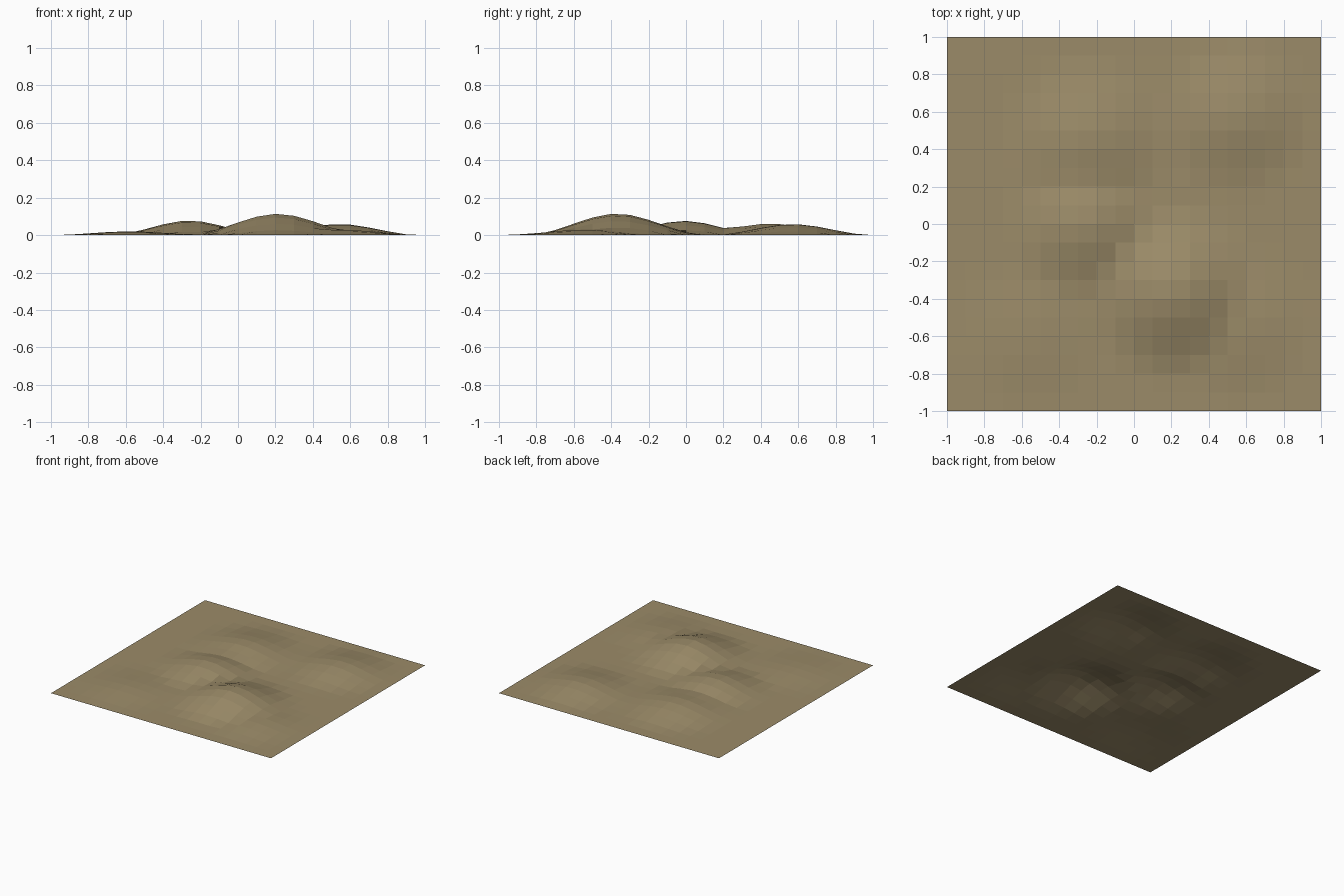
import bpy, bmesh, math

if "Cube" in bpy.data.objects:
    bpy.data.objects.remove(bpy.data.objects["Cube"])

# rounded mounds on the ground: x, y, height, radius
MOUNDS = [
    (0.21, -0.37, 0.115, 0.48),
    (-0.26, -0.01, 0.078, 0.42),
    (0.54, 0.57, 0.060, 0.43),
    (-0.25, 0.45, 0.063, 0.46),
    (0.55, -0.55, 0.030, 0.42),
    (-0.58, -0.60, 0.020, 0.42),
]

def height(x, y):
    z = 0.0
    for cx, cy, h, r in MOUNDS:
        t = max(0.0, 1 - math.hypot(x - cx, y - cy) / r)
        z = max(z, h * t * t * (3 - 2 * t))
    return z

# sand patch: flat-shaded 20 x 20 grid lifted into mounds
bm = bmesh.new()
bmesh.ops.create_grid(bm, x_segments=20, y_segments=20, size=1.0)
for v in bm.verts:
    v.co.z = height(v.co.x, v.co.y)
mesh = bpy.data.meshes.new("ground")
bm.to_mesh(mesh)
bm.free()
ground = bpy.data.objects.new("ground", mesh)
bpy.context.collection.objects.link(ground)

# sand colour
mat = bpy.data.materials.new("sand")
mat.diffuse_color = (0.33, 0.26, 0.14, 1)
mat.use_nodes = True
mat.node_tree.nodes["Principled BSDF"].inputs["Base Color"].default_value = mat.diffuse_color
mesh.materials.append(mat)
